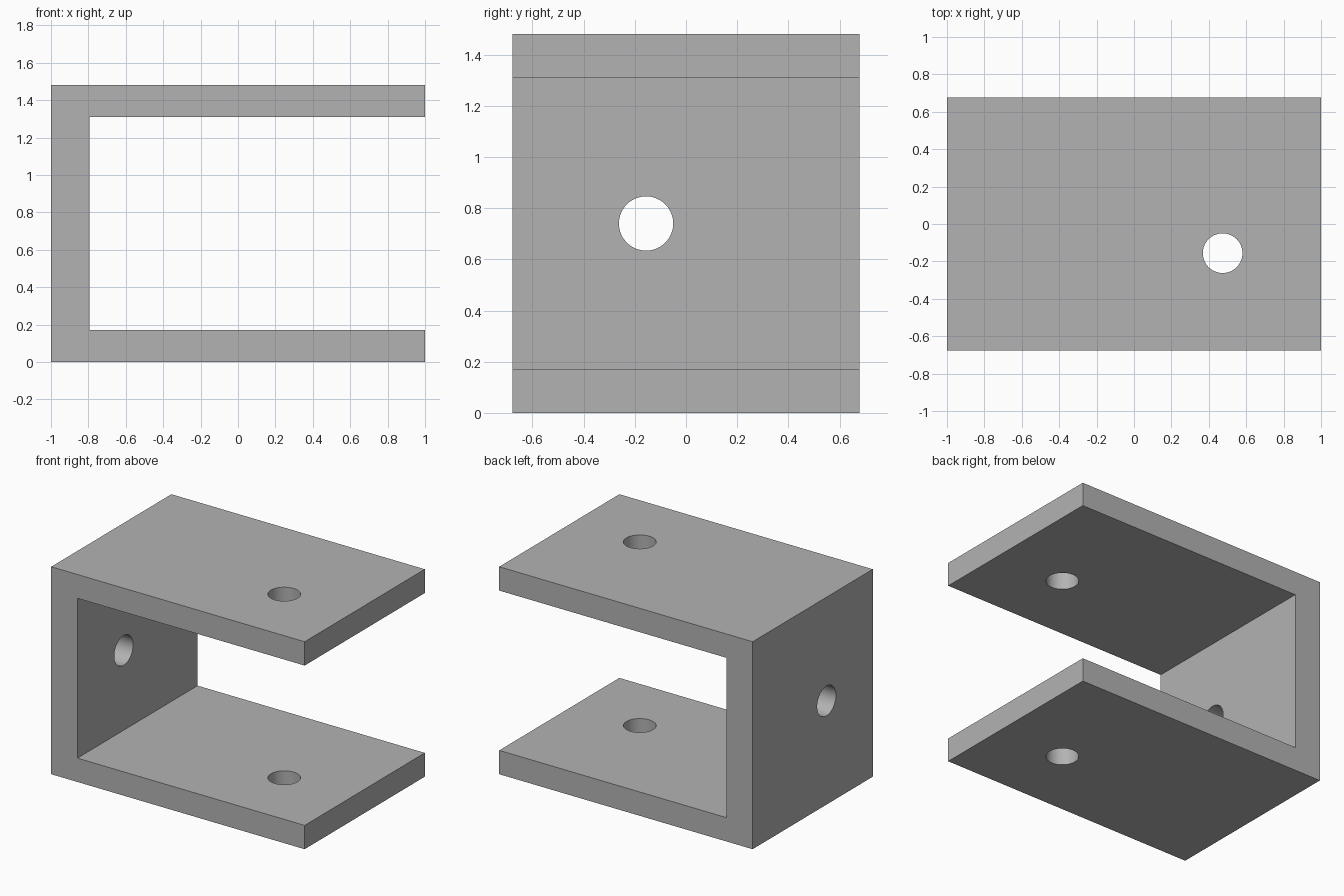
import bpy
import bmesh
from math import pi, radians

if "Cube" in bpy.data.objects:
    bpy.data.objects.remove(bpy.data.objects["Cube"])

HALF_X, HALF_Y, HEIGHT = 1.0, 0.677, 1.48
PLATE, WALL_X = 0.17, -0.793
HOLE_R, HOLE_X, HOLE_Y = 0.106, 0.474, -0.156

grey = bpy.data.materials.new("plain_grey")
grey.use_nodes = True
colour = (0.45, 0.45, 0.45, 1)
grey.diffuse_color = colour
grey.node_tree.nodes["Principled BSDF"].inputs["Base Color"].default_value = colour

# Bracket body: C-shaped profile extruded front to back
profile = [(-HALF_X, 0), (HALF_X, 0), (HALF_X, PLATE), (WALL_X, PLATE),
           (WALL_X, HEIGHT - PLATE), (HALF_X, HEIGHT - PLATE),
           (HALF_X, HEIGHT), (-HALF_X, HEIGHT)]
bm = bmesh.new()
face = bm.faces.new([bm.verts.new((x, -HALF_Y, z)) for x, z in profile])
extruded = bmesh.ops.extrude_face_region(bm, geom=[face])["geom"]
bmesh.ops.translate(bm, vec=(0, 2 * HALF_Y, 0),
                    verts=[g for g in extruded if isinstance(g, bmesh.types.BMVert)])
bmesh.ops.recalc_face_normals(bm, faces=bm.faces)
mesh = bpy.data.meshes.new("bracket")
bm.to_mesh(mesh)
bm.free()
bracket = bpy.data.objects.new("bracket", mesh)
bpy.context.collection.objects.link(bracket)
mesh.materials.append(grey)


def drill(name, location, rotation, depth):
    """Cut a round hole through the bracket."""
    bpy.ops.mesh.primitive_cylinder_add(vertices=64, radius=HOLE_R, depth=depth,
                                        location=location, rotation=rotation)
    cutter = bpy.context.object
    cutter.name = name
    cutter.hide_render = True
    cutter.data.materials.append(grey)
    mod = bracket.modifiers.new(name, "BOOLEAN")
    mod.operation = "DIFFERENCE"
    mod.solver = "EXACT"
    mod.object = cutter
    bpy.context.view_layer.objects.active = bracket
    bpy.ops.object.modifier_apply(modifier=name)
    bpy.data.objects.remove(cutter)


# Bolt holes: one through both plates, one through the wall
drill("plate_hole", (HOLE_X, HOLE_Y, HEIGHT / 2), (0, 0, 0), HEIGHT + 0.4)
drill("wall_hole", ((WALL_X - HALF_X) / 2, HOLE_Y, HEIGHT / 2), (0, pi / 2, 0), 0.5)

# Smooth hole walls, sharp edges
bpy.ops.object.select_all(action="DESELECT")
bracket.select_set(True)
bpy.context.view_layer.objects.active = bracket
bpy.ops.object.shade_smooth_by_angle(angle=radians(30))
